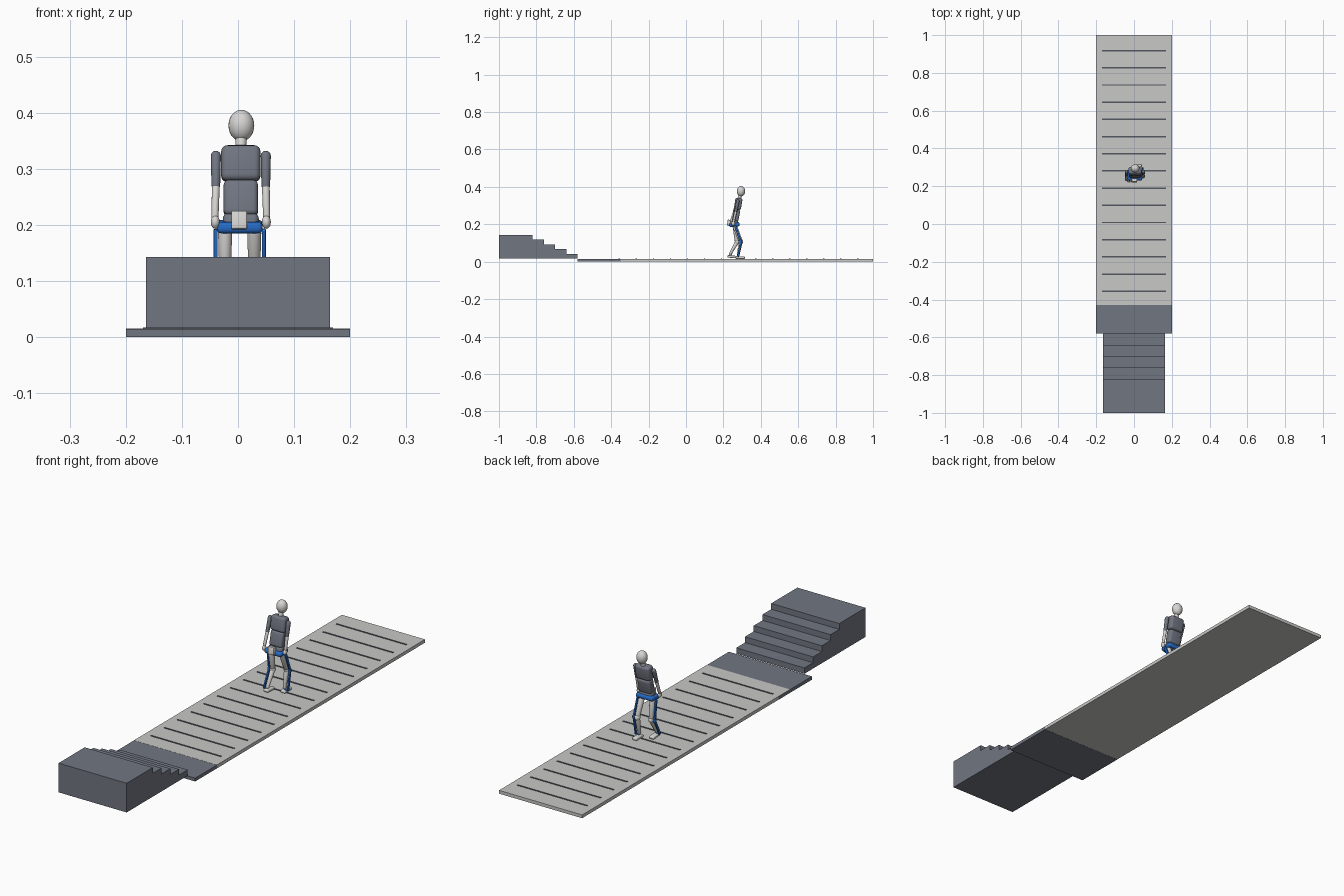
import bpy, bmesh
from math import radians
from mathutils import Vector, Matrix

cube = bpy.data.objects.get("Cube")
if cube:
    bpy.data.objects.remove(cube, do_unlink=True)


def material(name, rgb):
    m = bpy.data.materials.new(name)
    m.use_nodes = True
    m.diffuse_color = (*rgb, 1)
    m.node_tree.nodes["Principled BSDF"].inputs["Base Color"].default_value = (*rgb, 1)
    return m


SLATE = material("slate_grey", (0.165, 0.18, 0.22))
PALE = material("pale_grey", (0.58, 0.58, 0.57))
SKIN = material("off_white", (0.68, 0.67, 0.65))
BLUE = material("harness_blue", (0.02, 0.15, 0.58))
STRIPE = material("stripe_grey", (0.09, 0.095, 0.115))


def add(name, bm, mat, smooth=True):
    mesh = bpy.data.meshes.new(name)
    bmesh.ops.recalc_face_normals(bm, faces=bm.faces)
    bm.to_mesh(mesh)
    bm.free()
    ob = bpy.data.objects.new(name, mesh)
    bpy.context.collection.objects.link(ob)
    mesh.materials.append(mat)
    if smooth:
        mesh.shade_smooth()
    return ob


def box(name, size, loc, mat, bevel=0.0, lean=0.0):
    """Box with optional rounded edges, leaned forward in degrees."""
    bm = bmesh.new()
    bmesh.ops.create_cube(bm, size=1, matrix=Matrix.Diagonal((*size, 1)))
    if bevel:
        bmesh.ops.bevel(bm, geom=bm.edges[:], offset=bevel, segments=4,
                        profile=0.5, affect='EDGES')
    ob = add(name, bm, mat, bool(bevel))
    ob.location = loc
    ob.rotation_euler.x = -radians(lean)
    return ob


def ball(name, loc, radii, mat):
    bm = bmesh.new()
    bmesh.ops.create_uvsphere(bm, u_segments=24, v_segments=14, radius=1,
                              matrix=Matrix.Diagonal((*radii, 1)))
    add(name, bm, mat).location = loc


def limb(name, a, b, r1, r2, mat):
    """Tapered capsule between two joints."""
    a, b = Vector(a), Vector(b)
    length = (b - a).length
    bm = bmesh.new()
    bmesh.ops.create_uvsphere(bm, u_segments=20, v_segments=12, radius=1)
    for v in bm.verts:
        top = v.co.z > 0.001
        v.co = v.co * (r2 if top else r1)
        if top:
            v.co.z += length
    ob = add(name, bm, mat)
    ob.matrix_world = Matrix.Translation(a) @ (b - a).to_track_quat('Z', 'Y').to_matrix().to_4x4()


def bar(name, a, b, width, depth, mat):
    """Flat strut between two points in a side plane."""
    a, b = Vector(a), Vector(b)
    d = b - a
    ob = box(name, (width, depth, d.length), (a + b) / 2, mat, 0.002)
    ob.rotation_euler.x = Vector((0, 0, 1)).rotation_difference(d.normalized()).to_euler().x


# Staircase: side profile pushed across the width
HALF, BASE, RISE, RUN = 0.164, 0.016, 0.0254, 0.06
profile = [(-1, BASE), (-1, 0.143)]
for i in range(5):
    y, z = -0.82 + i * RUN, 0.143 - i * RISE
    profile += [(y, z), (y, z - RISE)]
profile[-1] = (-0.58, BASE)
bm = bmesh.new()
side = bm.faces.new([bm.verts.new((-HALF, y, z)) for y, z in profile])
new = bmesh.ops.extrude_face_region(bm, geom=[side])["geom"]
bmesh.ops.translate(bm, vec=(2 * HALF, 0, 0),
                    verts=[g for g in new if isinstance(g, bmesh.types.BMVert)])
add("staircase", bm, SLATE, False)

# Landing and walkway with cross stripes
box("landing", (0.4, 0.23, 0.0145), (0, -0.465, 0.00725), SLATE)
box("walkway", (0.4, 1.43, 0.0145), (0, 0.285, 0.00775), PALE)
for i in range(15):
    box(f"cross_stripe_{i + 1}", (0.338, 0.0075, 0.003),
        (0, 0.918 - i * 0.091, 0.0155), STRIPE)

# Walking figure, facing +y
CX = 0.005
box("chest", (0.07, 0.038, 0.064), (CX, 0.279, 0.309), SLATE, 0.011, 9)
box("abdomen", (0.061, 0.034, 0.064), (CX, 0.268, 0.247), SLATE, 0.009, 12)
box("pelvis", (0.064, 0.036, 0.034), (CX, 0.261, 0.203), SLATE, 0.01, 8)
limb("neck", (CX, 0.285, 0.335), (CX + 0.001, 0.291, 0.36), 0.01, 0.01, SKIN)
ball("head", (CX + 0.001, 0.294, 0.377), (0.023, 0.022, 0.028), SKIN)

# Hip belt and back pack
box("hip_belt", (0.082, 0.056, 0.02), (CX - 0.002, 0.259, 0.197), BLUE, 0.008, -6)
box("back_pack", (0.028, 0.018, 0.032), (CX - 0.003, 0.23, 0.208), SKIN, 0.003, 8)

# Arms, legs and braces; the left leg is in front, the right trails
for name, s, hand_y, knee, ankle in (
        ("left", 1, 0.252, (0.293, 0.108), (0.279, 0.036)),
        ("right", -1, 0.238, (0.272, 0.104), (0.236, 0.041))):
    ax = CX + s * 0.0445
    elbow = (ax, (hand_y + 0.281) / 2, 0.271)
    wrist = (ax + s * 0.0015, hand_y + 0.002, 0.214)
    limb(f"{name}_upper_arm", (ax, 0.277, 0.323), elbow, 0.009, 0.008, SLATE)
    limb(f"{name}_forearm", elbow, wrist, 0.007, 0.0065, SKIN)
    ball(f"{name}_hand", (ax + s * 0.001, hand_y, 0.205), (0.008, 0.01, 0.012), SKIN)

    lx = CX - 0.002 + s * 0.026
    hip, kn, an = (lx, 0.262, 0.186), (lx, *knee), (lx, *ankle)
    limb(f"{name}_thigh", hip, kn, 0.0125, 0.0105, SKIN)
    ball(f"{name}_knee", kn, (0.012, 0.0125, 0.0125), SKIN)
    limb(f"{name}_shin", kn, an, 0.0105, 0.0075, SKIN)
    box(f"{name}_foot", (0.023, 0.05, 0.013), (lx, ankle[0] + 0.011, ankle[1] - 0.0145),
        SKIN, 0.005, 0 if s > 0 else 5)

    bx = CX - 0.002 + s * 0.043
    bar(f"{name}_thigh_brace", (bx, 0.262, 0.192), (bx, *knee), 0.007, 0.011, BLUE)
    bar(f"{name}_shin_brace", (bx, *knee), (bx, ankle[0], ankle[1] - 0.008), 0.007, 0.01, BLUE)
    box(f"{name}_knee_hinge", (0.009, 0.015, 0.015), (bx, *knee), BLUE, 0.004)
    box(f"{name}_foot_link", (0.02, 0.01, 0.004), (bx - s * 0.008, ankle[0], ankle[1] - 0.008),
        BLUE, 0.001)
